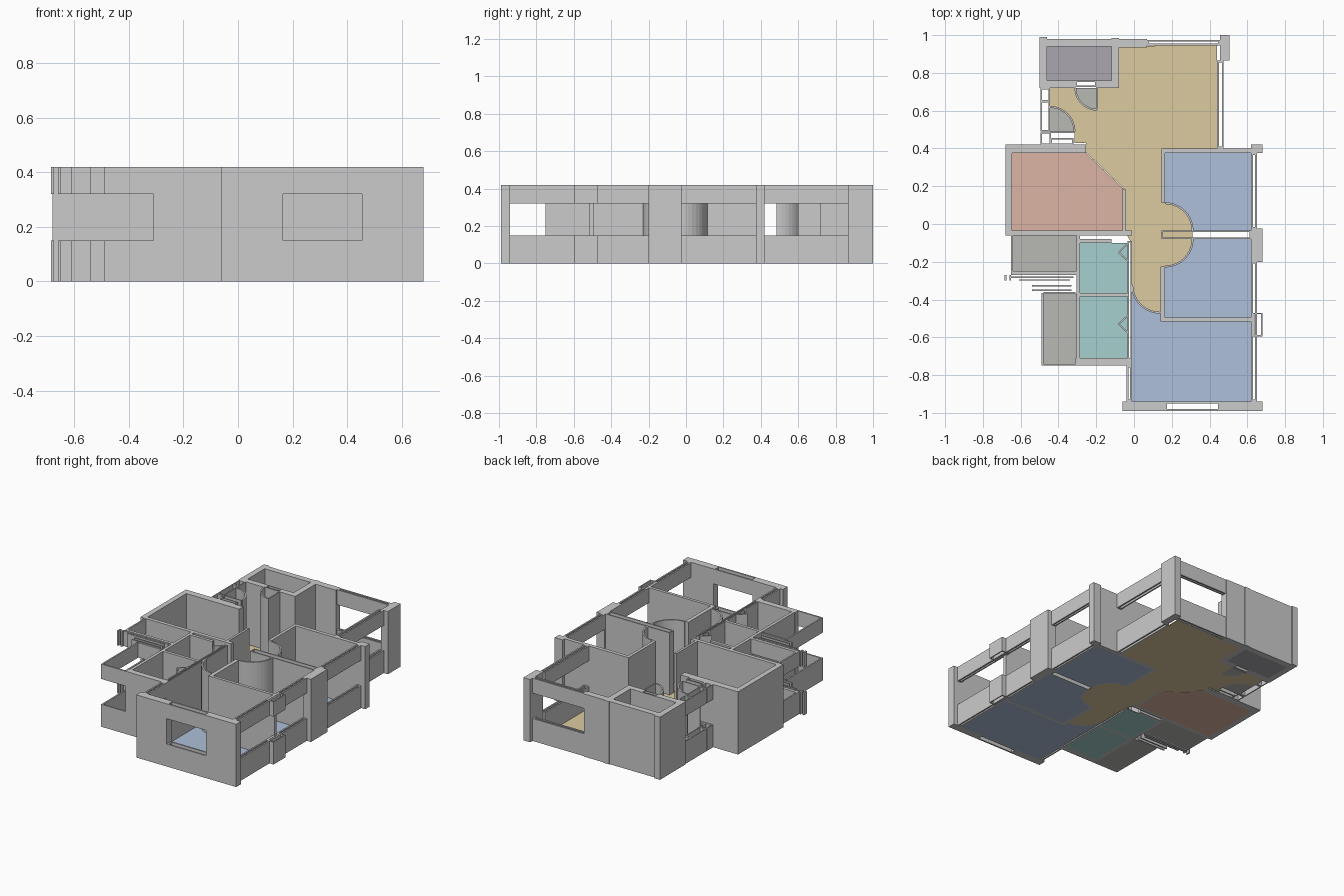
import bpy, bmesh
from math import sin, cos, radians, hypot

H, SILL, HEAD = 0.42, 0.15, 0.32      # wall height, window bottom and top
FULL, BANDS = [(0, H)], [(0, SILL), (HEAD, H)]


def finish(bm, name, color=None):
    bmesh.ops.recalc_face_normals(bm, faces=bm.faces)
    me = bpy.data.meshes.new(name)
    bm.to_mesh(me)
    bm.free()
    ob = bpy.data.objects.new(name, me)
    bpy.context.collection.objects.link(ob)
    if color:
        mat = bpy.data.materials.get(color[0]) or bpy.data.materials.new(color[0])
        mat.diffuse_color = (*color[1], 1)
        me.materials.append(mat)
    return ob


def prism(bm, pts, z0, z1):
    face = bm.faces.new([bm.verts.new((x, y, z0)) for x, y in pts])
    ext = bmesh.ops.extrude_face_region(bm, geom=[face], use_keep_orig=True)
    vs = [g for g in ext['geom'] if isinstance(g, bmesh.types.BMVert)]
    bmesh.ops.translate(bm, verts=vs, vec=(0, 0, z1 - z0))


def rect(x0, x1, y0, y1):
    return [(x0, y0), (x1, y0), (x1, y1), (x0, y1)]


def walls(name, rects, levels=FULL, skin=0):
    """Axis-aligned walls; skin > 0 leaves a hollow core open at the top."""
    for i, (x0, x1, y0, y1) in enumerate(rects):
        bm = bmesh.new()
        for z0, z1 in levels:
            if skin:
                s = skin
                for r in ((x0, x1, y0, y0 + s), (x0, x1, y1 - s, y1),
                          (x0, x0 + s, y0 + s, y1 - s), (x1 - s, x1, y0 + s, y1 - s)):
                    prism(bm, rect(*r), z0, z1)
            else:
                prism(bm, rect(x0, x1, y0, y1), z0, z1)
        finish(bm, f"{name}_{i + 1}")


def arc(cx, cy, r, a0, a1, n=10):
    return [(cx + r * cos(radians(a0 + (a1 - a0) * i / n)),
             cy + r * sin(radians(a0 + (a1 - a0) * i / n))) for i in range(n + 1)]


def floor(name, pts, color):
    bm = bmesh.new()
    prism(bm, pts, 0, 0.004)
    finish(bm, name, color)


# solid outer walls and pillars
walls("outer_wall", [
    (-0.50, -0.46, 0.72, 0.99), (-0.46, -0.12, 0.94, 0.98), (-0.12, -0.08, 0.72, 0.985),
    (-0.08, 0.07, 0.935, 0.98), (-0.46, -0.31, 0.72, 0.76), (-0.20, -0.12, 0.72, 0.76),
    (-0.68, -0.645, -0.06, 0.42), (-0.645, -0.255, 0.375, 0.42),
    (-0.06, 0.165, -0.99, -0.94), (0.455, 0.68, -0.99, -0.94),
    (-0.31, -0.015, -0.75, -0.71)])
walls("pillar", [
    (0.455, 0.505, 0.865, 1.0), (0.62, 0.68, 0.375, 0.42), (0.62, 0.68, -0.20, -0.025)])

# inner partitions
walls("partition", [
    (0.145, 0.165, 0.11, 0.395), (0.14, 0.165, -0.51, -0.225), (0.14, 0.63, -0.515, -0.495),
    (-0.305, -0.285, -0.71, -0.04), (-0.285, -0.035, -0.385, -0.365),
    (-0.645, -0.01, -0.06, -0.035), (-0.285, -0.12, -0.1, -0.08),
    (-0.06, -0.045, -0.035, 0.185), (0.145, 0.62, 0.375, 0.40)])
walls("double_partition", [
    (0.145, 0.62, -0.08, -0.035), (-0.035, -0.01, -0.75, -0.09)], FULL, 0.008)

# window walls: a sill band and a lintel band
walls("window_wall", [
    (0.07, 0.455, 0.945, 0.975), (0.44, 0.475, 0.40, 0.865), (0.62, 0.65, -0.025, 0.375),
    (0.62, 0.65, -0.94, -0.20), (-0.04, -0.01, -0.94, -0.75), (0.165, 0.455, -0.99, -0.94)],
    BANDS, 0.010)
walls("window_box", [
    (0.63, 0.68, -0.595, -0.47), (-0.495, -0.445, 0.65, 0.72), (-0.495, -0.445, 0.49, 0.65),
    (-0.495, -0.44, 0.42, 0.485), (-0.44, -0.32, 0.42, 0.455)], BANDS, 0.007)
walls("bathroom_door_frame", [(-0.31, -0.20, 0.725, 0.76)], FULL, 0.007)

# balcony parapets and slats
walls("balcony_wall", [
    (-0.49, -0.48, -0.75, -0.365), (-0.48, -0.31, -0.75, -0.74), (-0.48, -0.31, -0.37, -0.36),
    (-0.65, -0.64, -0.27, -0.06), (-0.64, -0.305, -0.27, -0.25), (-0.65, -0.32, -0.285, -0.277),
    (-0.61, -0.34, -0.30, -0.293), (-0.54, -0.33, -0.33, -0.322), (-0.54, -0.33, -0.355, -0.347),
    (-0.685, -0.675, -0.30, -0.27), (-0.66, -0.65, -0.30, -0.27)], BANDS)

# curved door sweeps as thin full-height shells
SWEEPS = {"bedroom_one": (0.165, -0.035, 0.145, 0, 90), "bedroom_two": (0.165, -0.08, 0.145, 270, 360),
          "main_bedroom": (0.14, -0.32, 0.15, 180, 270), "washroom": (-0.195, 0.72, 0.115, 180, 270),
          "entry": (-0.445, 0.49, 0.13, 0, 90)}
for key, (cx, cy, r, a0, a1) in SWEEPS.items():
    bm = bmesh.new()
    prism(bm, arc(cx, cy, r - 0.005, a0, a1) + arc(cx, cy, r + 0.005, a1, a0), 0, H)
    finish(bm, key + "_door_sweep")
walls("door_leaf", [(-0.20, -0.193, 0.605, 0.72), (-0.445, -0.315, 0.483, 0.49)])

# folding bathroom doors
for i, y in enumerate((-0.15, -0.53)):
    bm = bmesh.new()
    for s in (-1, 1):
        prism(bm, [(-0.03, y + s * 0.055), (-0.086, y), (-0.075, y), (-0.03, y + s * 0.043)], 0, H)
    finish(bm, f"folding_door_{i + 1}")

# coloured floors
BLUE = ("blue_floor", (0.42, 0.53, 0.70))
TEAL = ("teal_floor", (0.38, 0.63, 0.62))
GREY = ("grey_floor", (0.48, 0.48, 0.46))
DARK = ("dark_floor", (0.40, 0.39, 0.43))
PINK = ("pink_floor", (0.72, 0.46, 0.37))
SAND = ("sand_floor", (0.72, 0.60, 0.35))
one, two, main = (arc(*SWEEPS[k]) for k in ("bedroom_one", "bedroom_two", "main_bedroom"))
wash, entry = arc(*SWEEPS["washroom"]), arc(*SWEEPS["entry"])

floor("living_floor", [(-0.08, 0.72), (-0.08, 0.94), (0.44, 0.95), (0.44, 0.40), (0.145, 0.40)]
      + one[::-1] + two[::-1] + main[::-1]
      + [(-0.02, -0.09), (-0.05, -0.035), (-0.05, 0.185), (-0.255, 0.38), (-0.255, 0.43), (-0.315, 0.43)]
      + entry + [(-0.445, 0.72)] + wash + [(-0.195, 0.72)], SAND)
floor("bedroom_one_floor", one + [(0.165, 0.375), (0.62, 0.375), (0.62, -0.035)], BLUE)
floor("bedroom_two_floor", two + [(0.62, -0.08), (0.62, -0.495), (0.165, -0.495)], BLUE)
floor("main_bedroom_floor", main + [(0.14, -0.515), (0.62, -0.515), (0.62, -0.94), (-0.01, -0.94)], BLUE)
floor("kitchen_floor", [(-0.645, -0.035), (-0.055, -0.035), (-0.055, 0.185), (-0.255, 0.375),
                        (-0.645, 0.375)], PINK)
floor("bath_one_floor", rect(-0.285, -0.035, -0.365, -0.10), TEAL)
floor("bath_two_floor", rect(-0.285, -0.035, -0.71, -0.385), TEAL)
floor("upper_balcony_floor", rect(-0.64, -0.305, -0.25, -0.06), GREY)
floor("lower_balcony_floor", rect(-0.48, -0.305, -0.74, -0.37), GREY)
floor("store_floor", rect(-0.46, -0.12, 0.76, 0.94), DARK)
floor("washroom_swing_floor", wash + [(-0.195, 0.72)], GREY)
floor("entry_swing_floor", entry + [(-0.445, 0.49)], GREY)
